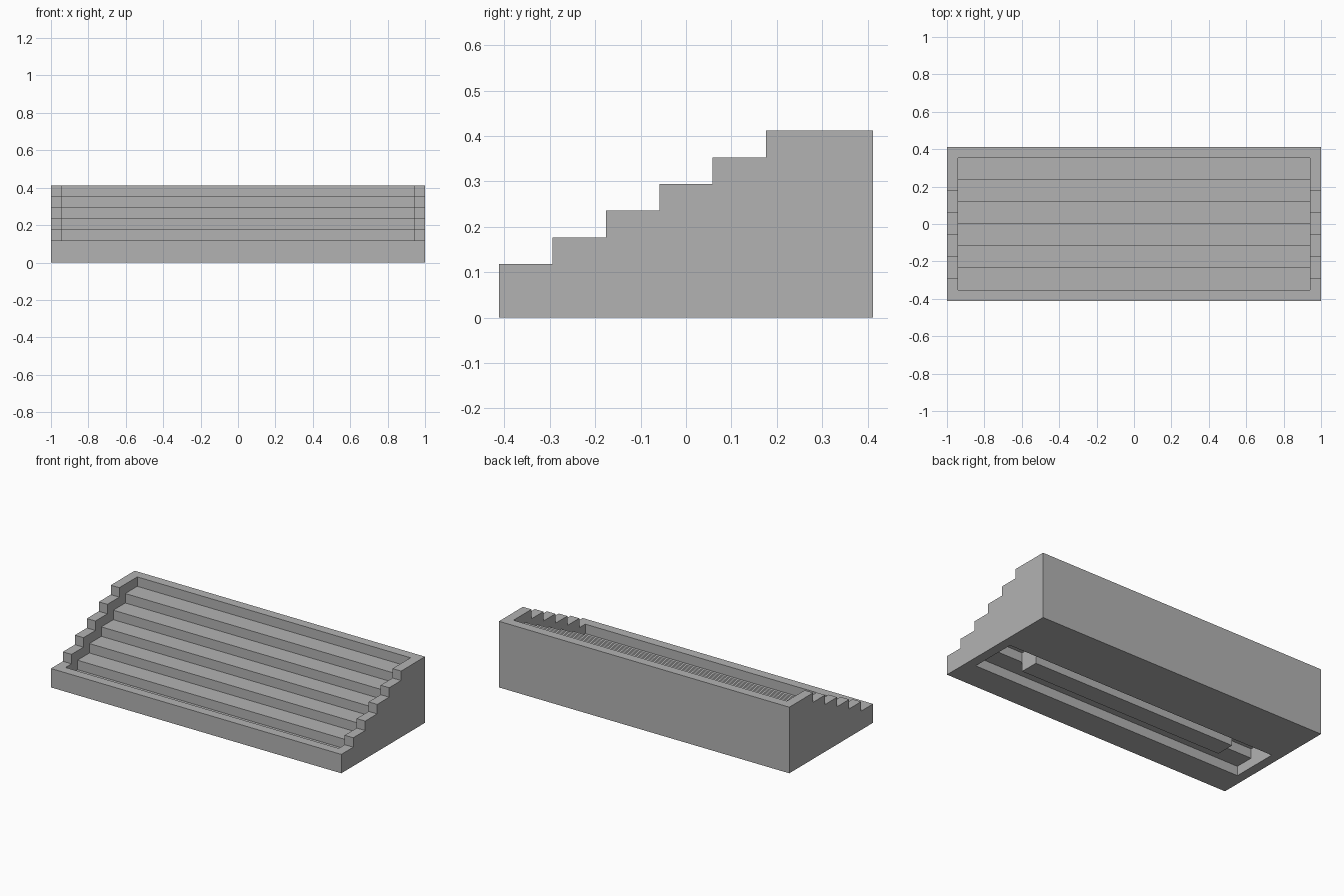
import bpy
import bmesh

U = 1 / 17          # grid module: the block is 34 x 14 x 7 modules

cube = bpy.data.objects.get("Cube")
if cube:
    bpy.data.objects.remove(cube)

grey = bpy.data.materials.new("plain_grey")
grey.use_nodes = True
colour = (0.45, 0.45, 0.45, 1)
grey.diffuse_color = colour
grey.node_tree.nodes["Principled BSDF"].inputs["Base Color"].default_value = colour


def prism(name, profile, half_width):
    """Extrude a (y, z) profile symmetrically along x."""
    bm = bmesh.new()
    face = bm.faces.new([bm.verts.new((-half_width * U, y * U, z * U)) for y, z in profile])
    extruded = bmesh.ops.extrude_face_region(bm, geom=[face])["geom"]
    verts = [v for v in extruded if isinstance(v, bmesh.types.BMVert)]
    bmesh.ops.translate(bm, verts=verts, vec=(2 * half_width * U, 0, 0))
    bmesh.ops.recalc_face_normals(bm, faces=bm.faces)
    mesh = bpy.data.meshes.new(name)
    bm.to_mesh(mesh)
    bm.free()
    mesh.materials.append(grey)
    obj = bpy.data.objects.new(name, mesh)
    bpy.context.collection.objects.link(obj)
    return obj


def stairs(start, end, first_height, base):
    """Stepped profile: each tread is two modules deep, each riser one high."""
    points = [(start, base)]
    y, z = start, first_height
    while y < end:
        stop = min(y + 2, end)
        points += [(y, z), (stop, z)]
        y, z = stop, z + 1
    return points + [(end, base)]


def cut(target, cutter):
    cutter.hide_render = True
    mod = target.modifiers.new("cut", 'BOOLEAN')
    mod.operation = 'DIFFERENCE'
    mod.solver = 'EXACT'
    mod.object = cutter
    bpy.context.view_layer.objects.active = target
    bpy.ops.object.modifier_apply(modifier=mod.name)
    bpy.data.objects.remove(cutter)


# Outer stepped block, with a deeper landing along the back
outline = stairs(-7, 5, 2, 0)[:-1]
outline[-1] = (7, 7)
body = prism("stepped_body", outline + [(7, 0)], 17)

# Sunken staircase inside the rim
cut(body, prism("stair_cutter", stairs(-6, 6, 1, 9), 16))

# Stepped recess under the lower treads
cut(body, prism("recess_cutter", stairs(-4, 1, 1, -1), 16))

# Long block standing in the recess, flush with the underside
prism("underside_block", [(-2, 0), (0, 0), (0, 2), (-2, 2)], 12)
